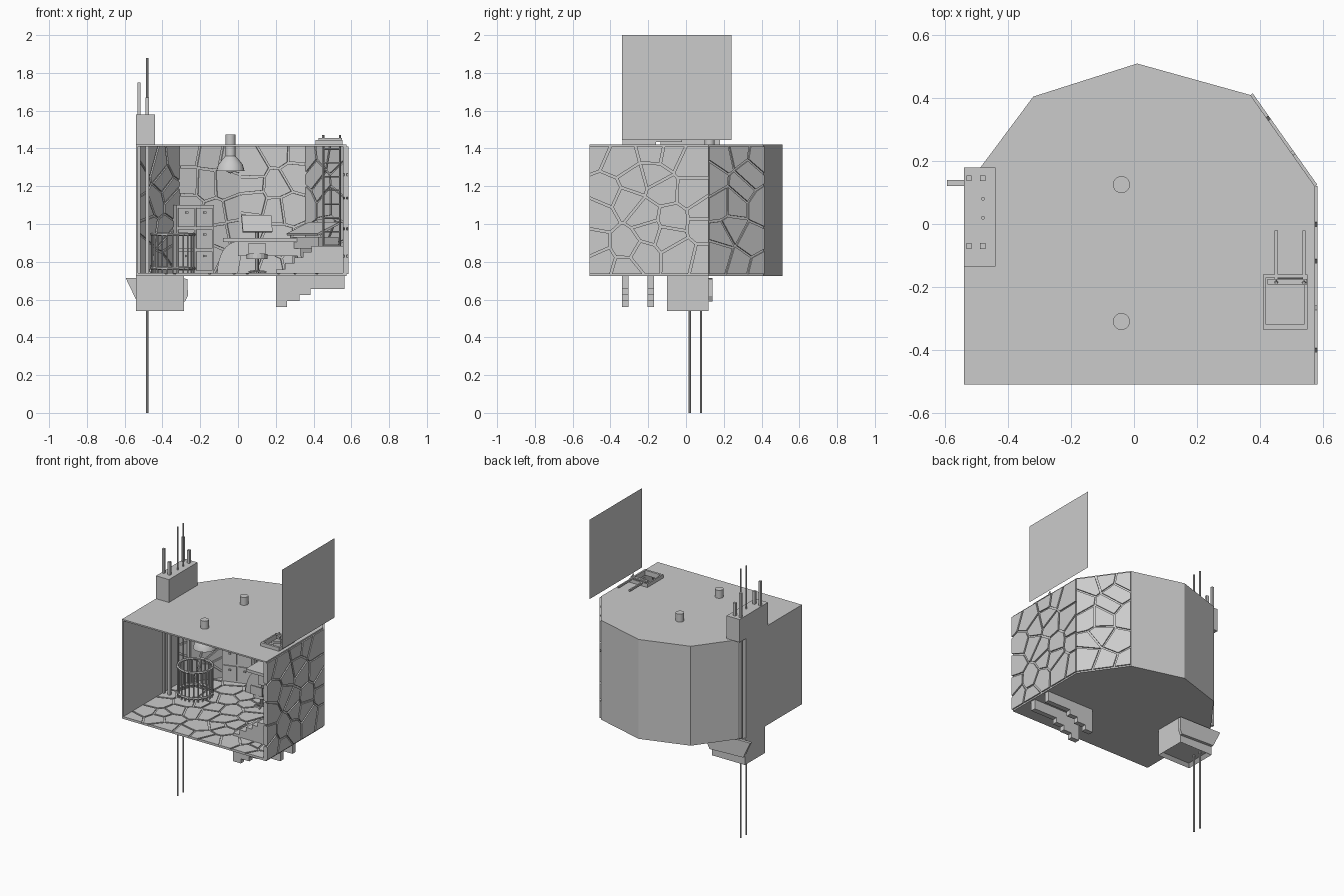
import bpy, bmesh, math, random
from mathutils import Vector, Matrix

if "Cube" in bpy.data.objects:
    bpy.data.objects.remove(bpy.data.objects["Cube"])

V = Vector
X, Y, Z = V((1, 0, 0)), V((0, 1, 0)), V((0, 0, 1))
random.seed(7)


def finish(name, bm):
    bmesh.ops.recalc_face_normals(bm, faces=bm.faces)
    me = bpy.data.meshes.new(name)
    bm.to_mesh(me)
    bm.free()
    ob = bpy.data.objects.new(name, me)
    bpy.context.collection.objects.link(ob)
    return ob


def prism(bm, poly, o, u, v, n, d0, d1):
    """Extrude a 2D outline drawn in the (u, v) plane from depth d0 to d1 along n."""
    lo = [bm.verts.new(o + u * a + v * b + n * d0) for a, b in poly]
    hi = [bm.verts.new(o + u * a + v * b + n * d1) for a, b in poly]
    bm.faces.new(lo)
    bm.faces.new(hi)
    for i in range(len(lo)):
        j = (i + 1) % len(lo)
        bm.faces.new((lo[i], lo[j], hi[j], hi[i]))


def box(bm, x0, x1, y0, y1, z0, z1, m=None):
    c = V(((x0 + x1) / 2, (y0 + y1) / 2, (z0 + z1) / 2))
    mat = Matrix.Translation(c) @ Matrix.Diagonal((x1 - x0, y1 - y0, z1 - z0, 1))
    return bmesh.ops.create_cube(bm, size=1, matrix=(m or Matrix()) @ mat)["verts"]


def rod(bm, p, q, r, seg=8):
    p, q = V(p), V(q)
    rot = Z.rotation_difference(q - p).to_matrix().to_4x4()
    bmesh.ops.create_cone(bm, cap_ends=True, segments=seg, radius1=r, radius2=r,
                          depth=(q - p).length, matrix=Matrix.Translation((p + q) / 2) @ rot)


def clip(poly, p, n):
    out = []
    for i, a in enumerate(poly):
        b = poly[(i + 1) % len(poly)]
        da, db = (a - p).dot(n), (b - p).dot(n)
        if da <= 0:
            out.append(a)
        if da * db < 0:
            out.append(a + (b - a) * (da / (da - db)))
    return out


def stones(outline, nx, ny, gap):
    """Split an outline into irregular paving cells separated by a joint."""
    outline = [V(p) for p in outline]
    x0, x1 = min(p.x for p in outline), max(p.x for p in outline)
    y0, y1 = min(p.y for p in outline), max(p.y for p in outline)
    w, h = (x1 - x0) / nx, (y1 - y0) / ny
    seeds = [V((x0 + (i + .5 + random.uniform(-.42, .42)) * w,
                y0 + (j + .5 + random.uniform(-.42, .42)) * h)) for i in range(nx) for j in range(ny)]
    for s in seeds:
        cell = outline
        for t in seeds:
            if t is not s and cell:
                d = (t - s).normalized()
                cell = clip(cell, (s + t) / 2 - d * gap, d)
        if len(cell) > 2:
            yield cell


FOOT = [(-.54, -.51), (.575, -.51), (.575, .12), (.37, .41), (.01, .51), (-.32, .405), (-.54, .11)]
Z0, Z1 = .735, 1.41

# Floor and roof slabs, with the roof hatch opening cut out
floor = bmesh.new()
prism(floor, FOOT, V(), X, Y, Z, .725, Z0)
finish("floor", floor)
paving = bmesh.new()
for c in stones(FOOT, 9, 8, .006):
    prism(paving, c, V(), X, Y, Z, Z0, Z0 + .006)
finish("floor_stones", paving)
bm = bmesh.new()
prism(bm, FOOT, V(), X, Y, Z, Z1, 1.42)
roof = finish("roof", bm)
bm = bmesh.new()
box(bm, .42, .54, -.32, -.17, 1.3, 1.5)
cutter = finish("hatch_cutter", bm)
cutter.hide_render = True
mod = roof.modifiers.new("hatch", "BOOLEAN")
mod.operation, mod.object, mod.solver = "DIFFERENCE", cutter, "EXACT"
bpy.context.view_layer.objects.active = roof
bpy.ops.object.modifier_apply(modifier="hatch")
bpy.data.objects.remove(cutter)

# Walls: thin slabs with stones inside, and outside too on the right
walls, inner, outer = bmesh.new(), bmesh.new(), bmesh.new()
for i in range(1, 7):
    a, b = V((*FOOT[i], 0)), V((*FOOT[(i + 1) % 7], 0))
    u = (b - a).normalized()
    n, L = u.cross(Z), (b - a).length
    rect = [(0, Z0), (L, Z0), (L, Z1), (0, Z1)]
    prism(walls, rect, a, u, Z, n, -.01, 0)
    nx = 5 if L > .5 else 3
    if i < 6:
        cells = list(stones(rect, nx, 5, .006))
        for c in cells:
            prism(inner, c, a, u, Z, n, -.019, -.01)
            if i < 3:
                prism(outer, c, a, u, Z, n, 0, .009)
finish("walls", walls)
finish("inner_wall_stones", inner)
finish("outer_wall_stones", outer)

# Chimney block, square flues and long poles
bm = bmesh.new()
box(bm, -.54, -.44, -.135, .18, 1.42, 1.58)
finish("chimney", bm)
bm = bmesh.new()
for y in (-.07, .145):
    box(bm, -.533, -.517, y - .009, y + .009, .735, 1.75)
    box(bm, -.49, -.472, y - .009, y + .009, .735, 1.67)
finish("flues", bm)
bm = bmesh.new()
for y in (.02, .08):
    rod(bm, (-.48, y, 0), (-.48, y, 1.88), .006)
finish("poles", bm)

# Sunken box under the floor with a recessed base and a rough back slab
bm = bmesh.new()
box(bm, -.54, -.285, -.1, .12, .54, .725)
bm.normal_update()
base = [f for f in bm.faces if f.normal.z < -.9]
bmesh.ops.inset_individual(bm, faces=base, thickness=.03)
bmesh.ops.translate(bm, vec=(0, 0, .02), verts=base[0].verts)
finish("sunken_box", bm)
bm = bmesh.new()
prism(bm, [(-.595, .715), (-.54, .6), (-.28, .59), (-.265, .62), (-.268, .71)], V(), X, Z, Y, .12, .14)
finish("back_slab", bm)

# Stairs: two stringers stepping above and below the floor, with treads
top = [(.2, .755), (.25, .79), (.3, .82), (.345, .85), (.39, .88)]
low = [(.26, .56), (.325, .592), (.385, .625), (.565, .657)]
outline = []
px = .2
for x, z in low:
    outline += [(px, z), (x, z)]
    px = x
px = .565
for x, z in reversed(top):
    outline += [(px, z), (x, z)]
    px = x
bm = bmesh.new()
for y in (-.34, -.205):
    prism(bm, outline, V(), X, Z, Y, y, y + .035)
finish("stair_stringers", bm)
bm = bmesh.new()
for k, (x, z) in enumerate(top):
    nxt = top[k + 1][0] if k < 4 else .565
    box(bm, x, nxt, -.34, -.17, z - .03, z + .003)
finish("stair_treads", bm)

# Hatch frame, leaning ladder, roof rails and the upright panel
bm = bmesh.new()
for b in ((.41, .42, -.335, -.16), (.54, .552, -.335, -.16), (.42, .54, -.335, -.32), (.42, .54, -.17, -.16)):
    box(bm, *b, 1.42, 1.445)
finish("hatch_frame", bm)
bm = bmesh.new()
lo, hi = V((0, -.02, .74)), V((0, -.188, 1.47))
for x in (.452, .54):
    rod(bm, lo + X * x, hi + X * x, .006, 4)
for k in range(1, 10):
    p = lo.lerp(hi, k / 10)
    rod(bm, p + X * .452, p + X * .54, .005, 6)
finish("ladder", bm)
bm = bmesh.new()
for x in (.452, .54):
    box(bm, x - .005, x + .005, -.19, -.02, 1.435, 1.447)
box(bm, .425, .55, -.192, -.175, 1.445, 1.455)
finish("roof_rails", bm)
bm = bmesh.new()
bm.faces.new([bm.verts.new((.58, y, z)) for y, z in ((-.34, 1.445), (.24, 1.445), (.24, 2), (-.34, 2))])
finish("upright_panel", bm)

# Hanging lamps poking through the roof, with bulbs
bm = bmesh.new()
prof = [(0, 1.475), (.027, 1.475), (.027, 1.36), (.045, 1.34), (.065, 1.315), (.075, 1.28), (.068, 1.28),
        (.05, 1.32), (0, 1.345)]
for y in (-.31, .125):
    vs = [bm.verts.new((-.04 + r, y, z)) for r, z in prof]
    es = [bm.edges.new(p) for p in zip(vs, vs[1:])]
    bmesh.ops.spin(bm, geom=vs + es, cent=(-.04, y, 0), axis=Z, angle=math.tau, steps=20)
    bmesh.ops.create_uvsphere(bm, u_segments=10, v_segments=8, radius=.022,
                              matrix=Matrix.Translation((-.04, y, 1.29)))
bmesh.ops.remove_doubles(bm, verts=bm.verts, dist=1e-5)
lamps = finish("hanging_lamps", bm)
lamps.select_set(True)
bpy.ops.object.shade_smooth_by_angle()

# Round railing
bm = bmesh.new()
ring = [V((-.345 + .112 * math.cos(a), .02 + .112 * math.sin(a), 0)) for a in
        [k * math.tau / 24 for k in range(24)]]
for k, p in enumerate(ring):
    rod(bm, p + Z * .74, p + Z * .95, .005, 6)
    for z in (.765, .945):
        rod(bm, p + Z * z, ring[k - 1] + Z * z, .009, 6)
finish("round_railing", bm)

# Cabinet with doors and knobs against the back wall
bm = bmesh.new()
m = Matrix.Translation((-.24, .35, 0)) @ Matrix.Rotation(math.radians(17.7), 4, "Z")
box(bm, -.1, .11, -.03, .04, .74, 1.1, m)
for i in range(2):
    for j in range(3):
        x, z = -.09 + i * .1, .755 + j * .115
        box(bm, x, x + .088, -.038, -.03, z, z + .1, m)
        box(bm, x + .037, x + .052, -.048, -.038, z + .07, z + .08, m)
finish("cabinet", bm)

# Desk with apron and curved side support
bm = bmesh.new()
box(bm, -.08, .35, .2, .38, .905, .925)
box(bm, 0, .33, .22, .235, .83, .905)
box(bm, .315, .335, .22, .36, .74, .83)
arc = [(-.01 - .1 * math.cos(t), .74 + .165 * math.sin(t)) for t in [k * math.pi / 16 for k in range(9)]]
prism(bm, arc + [(.03, .905), (0, .74)], V(), X, Z, Y, .24, .34)
finish("desk", bm)

# Tilted screen on a stand, and the angled drawing board at the right
bm = bmesh.new()
m = Matrix.Translation((.1, .3, 1.0)) @ Matrix.Rotation(.2, 4, "Z") @ Matrix.Rotation(-.4, 4, "X")
box(bm, -.08, .08, -.006, .006, -.045, .05, m)
rod(bm, (.1, .31, .925), (.1, .31, .99), .01)
finish("screen", bm)
bm = bmesh.new()
m = Matrix.Translation((.4, .18, .975)) @ Matrix.Rotation(-.95, 4, "Z") @ Matrix.Rotation(.4, 4, "X")
box(bm, -.14, .14, -.08, .08, -.006, .006, m)
m = Matrix.Translation((.4, .18, 0)) @ Matrix.Rotation(-.95, 4, "Z")
box(bm, -.13, .13, -.06, .07, .87, .93, m)
for x in (-.12, .1):
    box(bm, x, x + .02, -.05, .06, .74, .87, m)
finish("drawing_board", bm)

# Swivel chair
bm = bmesh.new()
rod(bm, (.1, .12, .815), (.1, .12, .84), .055, 16)
rod(bm, (.1, .12, .745), (.1, .12, .815), .01)
for k in range(5):
    a = k * math.tau / 5
    rod(bm, (.1, .12, .752), (.1 + .05 * math.cos(a), .12 + .05 * math.sin(a), .746), .006, 6)
box(bm, .055, .145, .06, .07, .84, .9)
finish("swivel_chair", bm)
